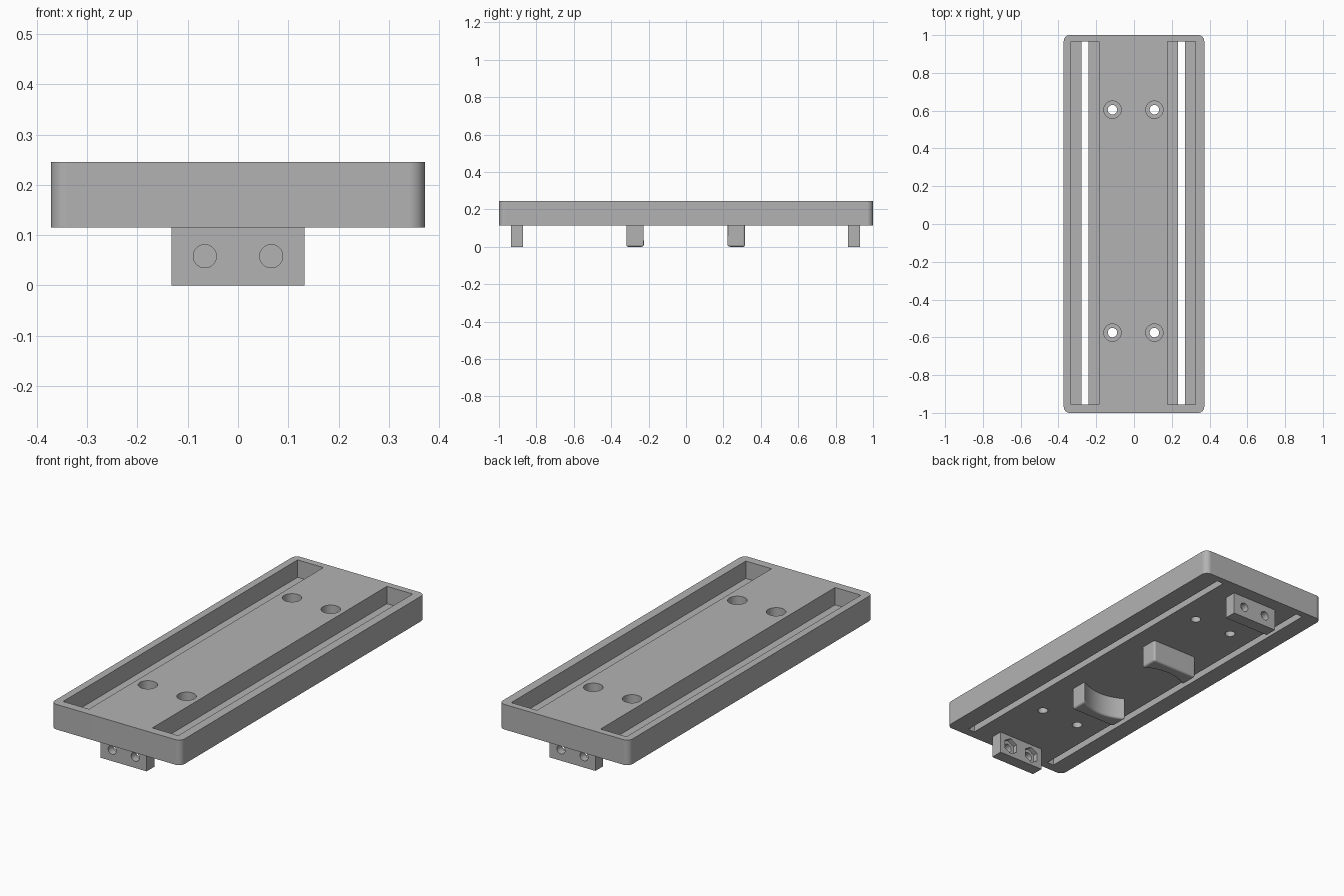
import bpy, bmesh
from math import pi, sin, cos, radians
from mathutils import Matrix

cube = bpy.data.objects.get("Cube")
if cube:
    bpy.data.objects.remove(cube, do_unlink=True)

grey = bpy.data.materials.new("plain grey")
grey.use_nodes = True
grey.diffuse_color = (0.45, 0.45, 0.45, 1)
grey.node_tree.nodes["Principled BSDF"].inputs["Base Color"].default_value = grey.diffuse_color


def add(name, bm):
    bmesh.ops.recalc_face_normals(bm, faces=bm.faces)
    mesh = bpy.data.meshes.new(name)
    bm.to_mesh(mesh)
    bm.free()
    mesh.materials.append(grey)
    obj = bpy.data.objects.new(name, mesh)
    bpy.context.collection.objects.link(obj)
    return obj


def box(name, x, y, z, radius=0):
    """Box from (min, max) ranges, with optionally rounded upright edges."""
    bm = bmesh.new()
    bmesh.ops.create_cube(bm, size=1)
    for v in bm.verts:
        for i, (lo, hi) in enumerate((x, y, z)):
            v.co[i] = hi if v.co[i] > 0 else lo
    if radius:
        upright = [e for e in bm.edges if abs(e.verts[0].co.z - e.verts[1].co.z) > 0.01]
        bmesh.ops.bevel(bm, geom=upright, offset=radius, segments=8, profile=0.5, affect='EDGES')
    return add(name, bm)


def rod(name, centre, radius, length, sides=40, along_y=False):
    bm = bmesh.new()
    turn = Matrix.Rotation(pi / 2, 4, 'X') if along_y else Matrix()
    bmesh.ops.create_cone(bm, cap_ends=True, segments=sides, radius1=radius, radius2=radius,
                          depth=length, matrix=Matrix.Translation(centre) @ turn)
    return add(name, bm)


def cut(obj, cutters):
    """Subtract the cutters, keep the result and remove the cutters."""
    for c in cutters:
        c.hide_render = True
        mod = obj.modifiers.new("cut", 'BOOLEAN')
        mod.operation, mod.solver, mod.object = 'DIFFERENCE', 'EXACT', c
    bake(obj)
    for c in cutters:
        bpy.data.objects.remove(c, do_unlink=True)


def bake(obj):
    deps = bpy.context.evaluated_depsgraph_get()
    mesh = bpy.data.meshes.new_from_object(obj.evaluated_get(deps))
    obj.modifiers.clear()
    obj.data = mesh


def smooth(obj):
    bpy.ops.object.select_all(action='DESELECT')
    obj.select_set(True)
    bpy.context.view_layer.objects.active = obj
    bpy.ops.object.shade_smooth_by_angle(angle=radians(30))
    mod = obj.modifiers.new("even normals", 'WEIGHTED_NORMAL')
    mod.keep_sharp = True


BASE, FLOOR, TOP = 0.115, 0.155, 0.245

# Plate with two long stepped channels and four counterbored screw holes
plate = box("plate", (-0.372, 0.372), (-1, 1), (BASE, TOP), 0.032)
cutters = []
for side in (-1, 1):
    mid = side * 0.256 - 0.004
    ends = (-0.955, 0.965)
    cutters.append(box("channel", (mid - 0.074, mid + 0.074), ends, (FLOOR, 0.3)))
    cutters.append(box("slot", (mid - 0.019, mid + 0.019), ends, (0.05, 0.2)))
    for y in (-0.575, 0.605):
        x = side * 0.111 - 0.003
        cutters.append(rod("counterbore", (x, y, FLOOR + 0.1), 0.046, 0.2))
        cutters.append(rod("screw_hole", (x, y, 0.15), 0.025, 0.3))
cut(plate, cutters)
smooth(plate)

# End blocks with two bolt holes, and hexagonal nut pockets on the inner faces
for name, side in (("front_block", -1), ("back_block", 1)):
    y = side * 0.901 - 0.003
    block = box(name, (-0.132, 0.132), (y - 0.032, y + 0.032), (0, BASE))
    cutters = []
    for x in (-0.066, 0.066):
        cutters.append(rod("bolt_hole", (x, y, 0.058), 0.023, 0.2, along_y=True))
        cutters.append(rod("nut_pocket", (x, y - side * 0.032, 0.058), 0.043, 0.05, 6, True))
    cut(block, cutters)
    smooth(block)

# Rounded cradle pads with hollowed inner faces
for name, side in (("front_pad", -1), ("back_pad", 1)):
    bm = bmesh.new()
    half, inner, outer, hollow, steps = 0.132, 0.22, 0.317, 0.04, 16
    outline = [(half, outer), (-half, outer)]
    for i in range(steps + 1):
        t = 2 * i / steps - 1
        outline.append((half * t, inner + hollow * (1 - t * t)))
    face = bm.faces.new([bm.verts.new((x, side * y - 0.002, 0)) for x, y in outline])
    grown = bmesh.ops.extrude_face_region(bm, geom=[face])["geom"]
    bmesh.ops.translate(bm, vec=(0, 0, BASE + 0.01),
                        verts=[g for g in grown if isinstance(g, bmesh.types.BMVert)])
    bmesh.ops.recalc_face_normals(bm, faces=bm.faces)
    # Round the lower rim and the four upright corners
    rounded = [e for e in bm.edges
               if max(v.co.z for v in e.verts) < 0.01
               or (min(v.co.z for v in e.verts) < 0.01 and e.calc_face_angle(0) > 0.5)]
    bmesh.ops.bevel(bm, geom=rounded, offset=0.02, segments=5, profile=0.5,
                    affect='EDGES', clamp_overlap=True)
    smooth(add(name, bm))
